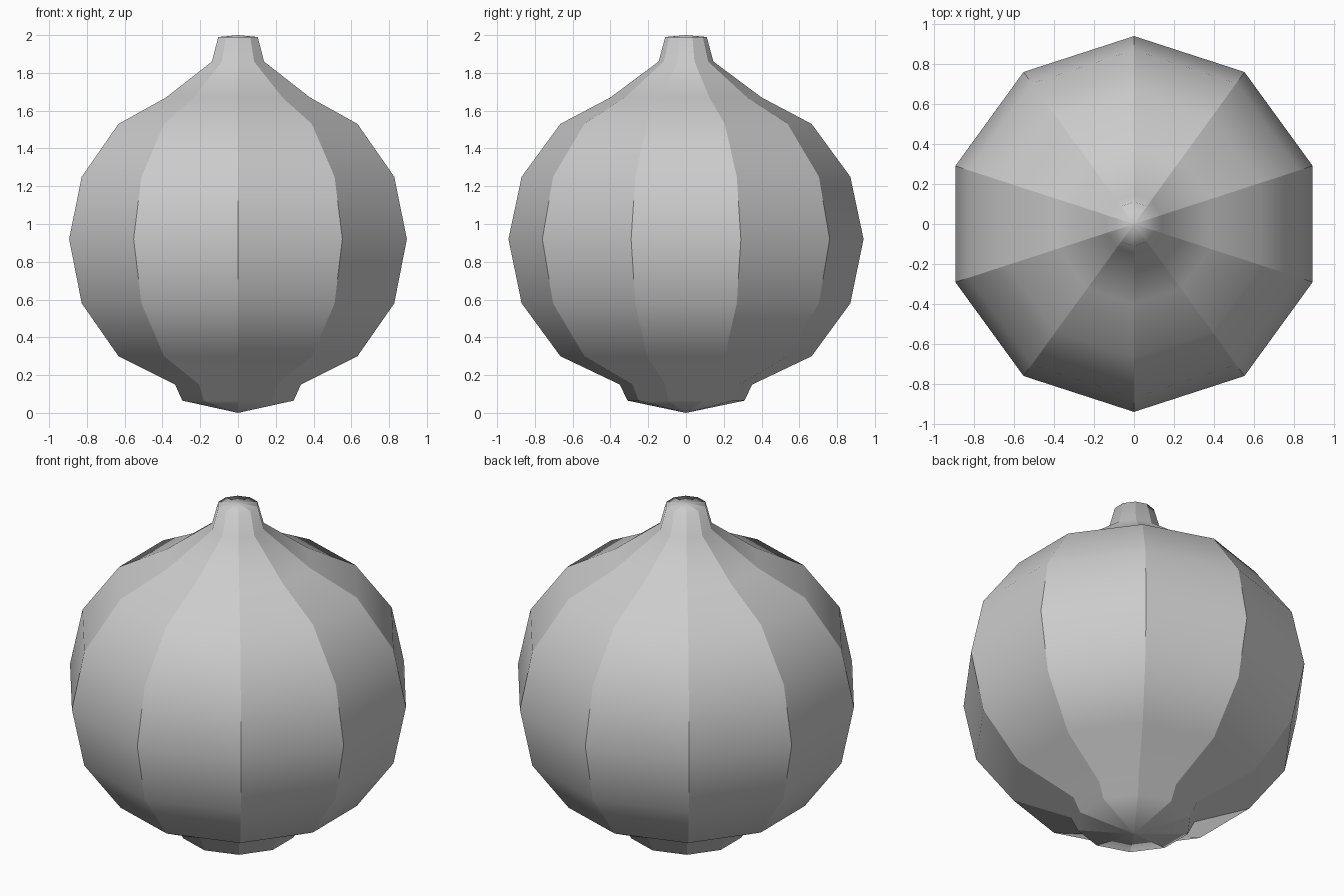
import bpy, bmesh, math

if "Cube" in bpy.data.objects:
    bpy.data.objects.remove(bpy.data.objects["Cube"])

SIDES = 10
# (radius, height) rings of the turned body, foot to neck
PROFILE = [(0.31, 0.065), (0.35, 0.15), (0.665, 0.30), (0.87, 0.58), (0.94, 0.92),
           (0.87, 1.25), (0.665, 1.53), (0.40, 1.67), (0.145, 1.86), (0.11, 1.99)]


def ring(bm, r, z):
    return [bm.verts.new((r * math.sin(math.tau * i / SIDES), r * math.cos(math.tau * i / SIDES), z))
            for i in range(SIDES)]


def lathe(name, profile, bottom, top):
    bm = bmesh.new()
    rings = [ring(bm, r, z) for r, z in profile]
    lo, hi = bm.verts.new((0, 0, bottom)), bm.verts.new((0, 0, top))
    for i in range(SIDES):
        j = (i + 1) % SIDES
        for a, b in zip(rings, rings[1:]):
            bm.faces.new((a[i], a[j], b[j], b[i]))
        bm.faces.new((lo, rings[0][j], rings[0][i]))
        bm.faces.new((hi, rings[-1][i], rings[-1][j]))
    bmesh.ops.recalc_face_normals(bm, faces=bm.faces)
    # smooth within each panel, sharp along the ten meridian ribs
    for f in bm.faces:
        f.smooth = True
    for e in bm.edges:
        a, b = (v.co for v in e.verts)
        if abs(a.z - b.z) > 1e-4:
            e.smooth = False
    mesh = bpy.data.meshes.new(name)
    bm.to_mesh(mesh)
    bm.free()
    obj = bpy.data.objects.new(name, mesh)
    bpy.context.collection.objects.link(obj)
    return obj


lathe("bulb_body", PROFILE, 0.0, 2.0)
